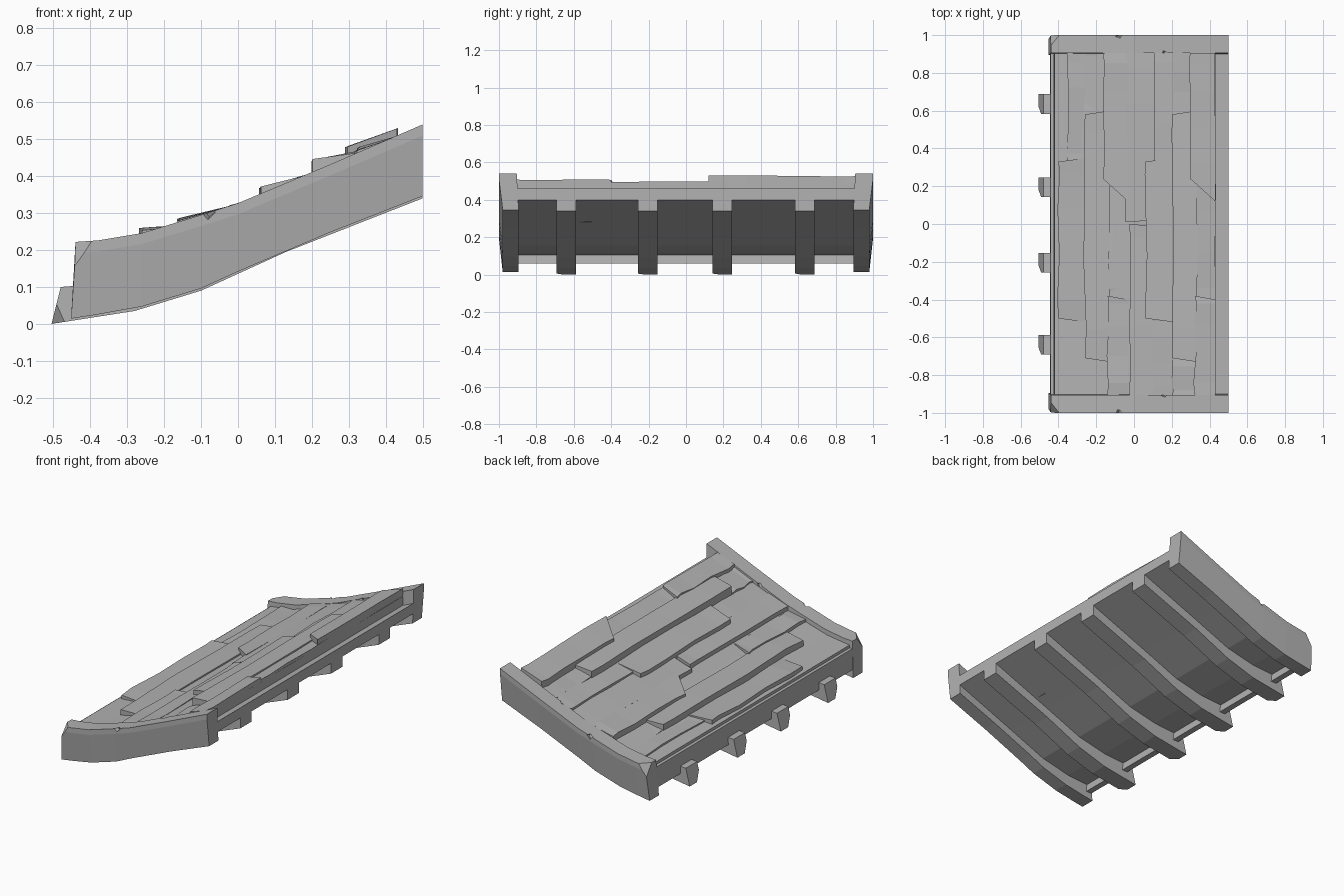
import bpy, bmesh, random
from mathutils import Vector

random.seed(4)
cube = bpy.data.objects.get("Cube")
if cube:
    bpy.data.objects.remove(cube, do_unlink=True)

grey = bpy.data.materials.new("weathered grey")
grey.use_nodes = True
grey.diffuse_color = (0.45, 0.45, 0.45, 1)
grey.node_tree.nodes["Principled BSDF"].inputs["Base Color"].default_value = (0.45, 0.45, 0.45, 1)

# Curves of the sweeping roof section, as (x, z)
RIM = [(-0.44, 0.222), (-0.38, 0.226), (-0.26, 0.246), (-0.1, 0.295), (0.0, 0.327), (0.25, 0.432), (0.5, 0.54)]
UNDER = [(-0.48, 0.1), (-0.28, 0.115), (-0.1, 0.155), (0.13, 0.25), (0.5, 0.4)]
FOOT = [(-0.505, 0.0), (-0.28, 0.035), (-0.1, 0.09), (0.13, 0.195), (0.5, 0.34)]


def height(curve, x):
    for (xa, za), (xb, zb) in zip(curve, curve[1:]):
        if x <= xb:
            break
    return za + (zb - za) * (x - xa) / (xb - xa)


def loft(name, rings, cuts=()):
    """Skin a row of equal rings, cap the ends, then slice off chipped corners."""
    bm = bmesh.new()
    rows = [[bm.verts.new(p) for p in ring] for ring in rings]
    n = len(rows[0])
    for a, b in zip(rows, rows[1:]):
        for i in range(n):
            bm.faces.new((a[i], a[(i + 1) % n], b[(i + 1) % n], b[i]))
    bm.faces.new(rows[0])
    bm.faces.new(rows[-1])
    for point, normal in cuts:
        cut = bmesh.ops.bisect_plane(bm, geom=bm.verts[:] + bm.edges[:] + bm.faces[:],
                                     plane_co=point, plane_no=normal, clear_outer=True)
        edges = [e for e in cut["geom_cut"] if isinstance(e, bmesh.types.BMEdge)]
        bmesh.ops.holes_fill(bm, edges=edges)
    bmesh.ops.recalc_face_normals(bm, faces=bm.faces[:])
    mesh = bpy.data.meshes.new(name)
    bm.to_mesh(mesh)
    bm.free()
    mesh.materials.append(grey)
    obj = bpy.data.objects.new(name, mesh)
    bpy.context.collection.objects.link(obj)
    return obj


def plane(a, b, c, inside):
    """Cutting plane through three points, facing away from the inside point."""
    a, b, c, inside = map(Vector, (a, b, c, inside))
    normal = (b - a).cross(c - a)
    return a, normal if normal.dot(inside - a) < 0 else -normal


def chip(target, location, size):
    """Small wedge-shaped nick."""
    bpy.ops.mesh.primitive_cube_add(size=size, location=location, rotation=(0.6, 0.78, 0.2))
    cutter = bpy.context.object
    cutter.name = "nick_cutter"
    cutter.data.materials.append(grey)
    cutter.hide_render = True
    cutter.hide_viewport = True
    mod = target.modifiers.new("nick", "BOOLEAN")
    mod.operation = "DIFFERENCE"
    mod.object = cutter


# End boards with tapered outer faces and a chipped lower corner
for side, label in ((-1, "front"), (1, "back")):
    rings = []
    for x, z in RIM:
        xb = -0.452 if x == RIM[0][0] else x
        zb = height(FOOT, xb) + 0.006
        rings.append([(x, side * 0.905, z), (x, side, z), (x, side, z - 0.03),
                      (xb, side * 0.98, zb), (xb, side * 0.895, zb)])
    cut = plane((-0.45, side, 0.14), (-0.395, side, 0.226), (-0.44, side * 0.945, 0.222), (0, 0, 0.2))
    board = loft(label + "_end_board", rings, [cut])
    chip(board, (-0.08, side, 0.302), 0.026)
    chip(board, (0.16, side * 0.903, 0.394), 0.022)

# Rafters
for i, y in enumerate((-0.64, -0.205, 0.195, 0.635)):
    rings = []
    for (x, z), (xt, zt) in zip(FOOT, UNDER):
        rings.append([(x, y - 0.052, z), (x, y + 0.052, z), (xt, y + 0.052, zt), (xt, y - 0.052, zt)])
    cut = plane((-0.492, y - 0.052, 0.055), (-0.47, y - 0.052, 0.006), (-0.505, y - 0.015, 0), (0, y, 0.15))
    loft("rafter_%d" % (i + 1), rings, [cut])

# Base deck
rings = []
for x in (-0.43, -0.28, -0.1, 0.0, 0.13, 0.25, 0.5):
    top, low = height(RIM, x) - 0.08, height(UNDER, x)
    rings.append([(x, -0.91, low), (x, 0.91, low), (x, 0.91, top), (x, -0.91, top)])
loft("base_deck", rings)

# Fascia along the low edge
loft("fascia", [[(-0.446, y, 0.06), (-0.41, y, 0.06), (-0.424, y, 0.18), (-0.442, y, 0.18)]
                for y in (-0.91, 0.91)])

# Lower course that closes the gaps between planks
rings = []
for x in (-0.422, -0.28, -0.1, 0.0, 0.13, 0.25, 0.432):
    top = height(RIM, x) - 0.028
    rings.append([(x, -0.905, top - 0.06), (x, 0.905, top - 0.06), (x, 0.905, top), (x, -0.905, top)])
loft("under_planking", rings)


def plank(name, x0, x1, y0, y1, lift0, lift1, skew):
    """Rough board with a raised low edge and slanted, broken ends."""
    rings = []
    for t in (0, 0.12, 0.4, 0.7, 0.92, 1):
        inner = 0 < t < 1
        y = y0 + (y1 - y0) * t
        slant0 = skew if t == 0 and y0 > -0.85 else 0
        slant1 = -skew if t == 1 and y1 < 0.85 else 0
        a = x0 + random.uniform(-0.008, 0.008) * inner
        b = x1 + random.uniform(-0.004, 0.004) * inner
        za = height(RIM, a) + lift0 + random.uniform(-0.006, 0.002)
        zb = height(RIM, b) + lift1 + random.uniform(-0.004, 0.003)
        ya, yb = y, y + slant0 + slant1
        base = min(za, zb) - 0.055
        rings.append([(a, ya, base), (b, yb, base), (b, yb, zb), (a, ya, za)])
    loft(name, rings)


# One repeat of the plank pattern: x span, y span, low-edge lift, high-edge lift, end slant
PATTERN = [
    (-0.40, -0.25, -0.50, 0.33, 0.018, -0.006, -0.02),
    (-0.355, -0.25, 0.30, 0.905, 0.004, -0.01, 0.03),
    (-0.40, -0.25, -0.905, -0.48, -0.012, -0.016, 0),
    (-0.26, -0.13, -0.71, 0.58, 0.033, 0.0, -0.02),
    (-0.255, -0.12, 0.56, 0.905, -0.004, -0.012, 0),
    (-0.26, -0.13, -0.905, -0.69, -0.006, -0.014, 0),
    (-0.165, -0.032, 0.24, 0.905, 0.028, 0.018, -0.12),
    (-0.14, -0.032, -0.905, -0.38, 0.012, -0.004, 0.02),
    (-0.15, -0.032, -0.42, 0.26, -0.006, -0.012, 0),
]
for group, (dx, drop) in enumerate(((0, 0.02), (0.462, 0))):
    for i, (x0, x1, y0, y1, l0, l1, skew) in enumerate(PATTERN):
        plank("plank_%d_%d" % (group + 1, i + 1), x0 + dx, x1 + dx, y0, y1, l0 - drop, l1 - drop, skew)

# Long plank between the two repeats
plank("middle_plank_back", -0.045, 0.12, 0.01, 0.905, -0.002, -0.012, 0.01)
plank("middle_plank_front", -0.025, 0.1, -0.905, 0.0, 0.0, -0.012, 0.01)
